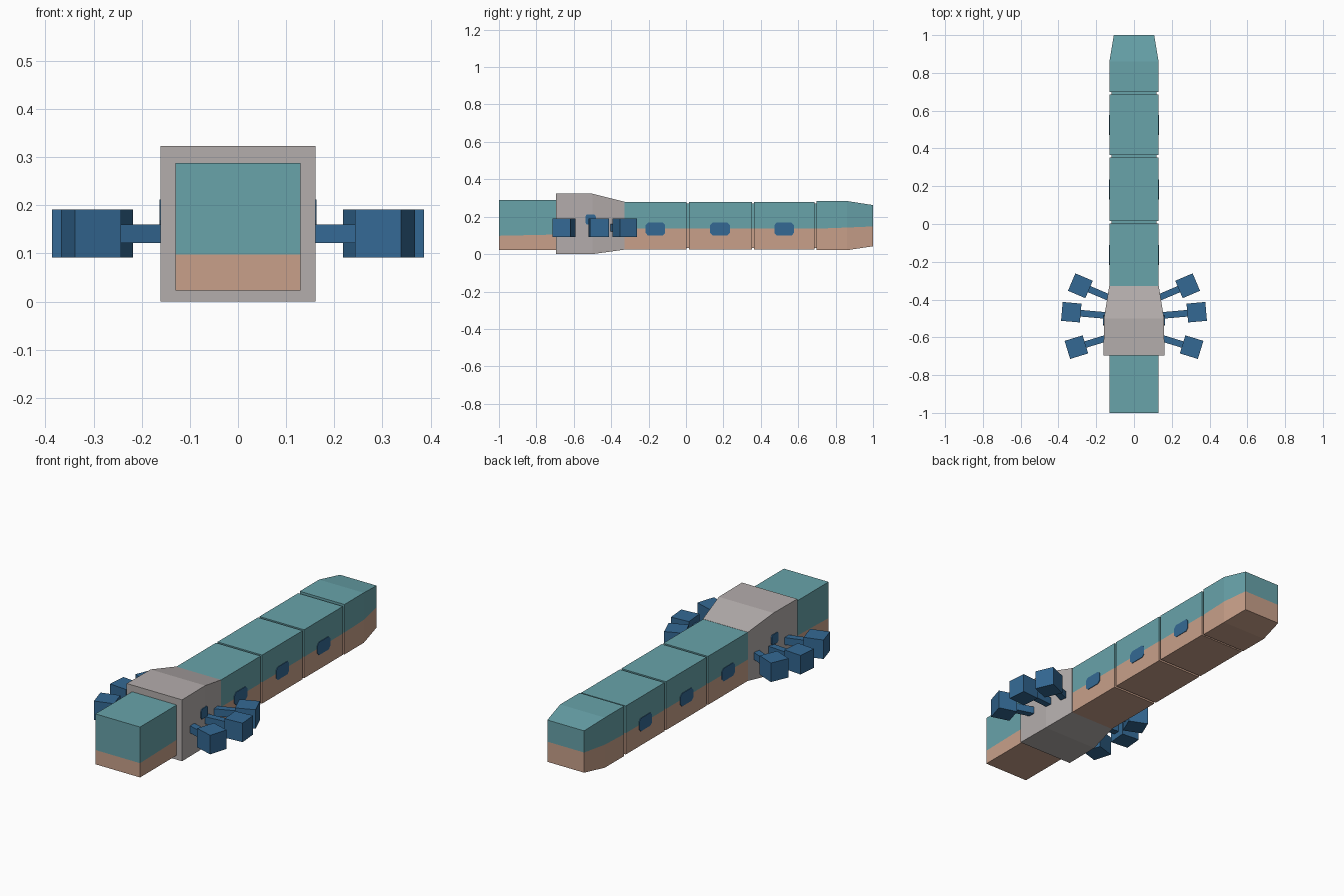
import bpy, bmesh, math
from mathutils import Matrix, Vector

if "Cube" in bpy.data.objects:
    bpy.data.objects.remove(bpy.data.objects["Cube"])


def material(name, rgb):
    m = bpy.data.materials.new(name)
    m.diffuse_color = (*rgb, 1)
    m.use_nodes = True
    m.node_tree.nodes["Principled BSDF"].inputs["Base Color"].default_value = m.diffuse_color
    return m


TEAL = material("teal", (0.138, 0.366, 0.402))
TAN = material("tan", (0.58, 0.352, 0.254))
GREY = material("warm_grey", (0.456, 0.418, 0.413))
BLUE = material("blue", (0.034, 0.141, 0.296))


def finish(name, bm, mats):
    bmesh.ops.recalc_face_normals(bm, faces=bm.faces)
    me = bpy.data.meshes.new(name)
    bm.to_mesh(me)
    bm.free()
    for m in mats:
        me.materials.append(m)
    ob = bpy.data.objects.new(name, me)
    bpy.context.collection.objects.link(ob)
    return ob


def loft(name, sections, mats):
    """Box tube through sections (y, half width, bottom, colour line, top)."""
    bm = bmesh.new()
    rings = []
    for y, w, lo, mid, hi in sections:
        pts = [(-w, lo), (w, lo), (w, mid), (w, hi), (-w, hi), (-w, mid)]
        rings.append([bm.verts.new((x, y, z)) for x, z in pts])
    below = (0, 1, 5)  # ring edges under the colour line
    last = len(mats) - 1
    for a, b in zip(rings, rings[1:]):
        for i in range(6):
            j = (i + 1) % 6
            f = bm.faces.new((a[i], a[j], b[j], b[i]))
            f.material_index = last if i in below else 0
    for r in (rings[0], rings[-1]):
        bm.faces.new((r[0], r[1], r[2], r[5])).material_index = last
        bm.faces.new((r[5], r[2], r[3], r[4]))
    return finish(name, bm, mats)


def block(name, centre, size, turn, mat):
    bm = bmesh.new()
    mtx = (Matrix.Translation(centre) @ Matrix.Rotation(turn, 4, 'Z')
           @ Matrix.Diagonal((*size, 1)))
    bmesh.ops.create_cube(bm, size=1, matrix=mtx)
    return finish(name, bm, [mat])


def spot(name, x, y, z, w, h, side, turn=0):
    """Flat eight-sided plate on a side wall."""
    bm = bmesh.new()
    ring = [(-w, -.6 * h), (-.75 * w, -h), (.75 * w, -h), (w, -.6 * h),
            (w, .6 * h), (.75 * w, h), (-.75 * w, h), (-w, .6 * h)]
    f = bm.faces.new([bm.verts.new((0, a, b)) for a, b in ring])
    ext = bmesh.ops.extrude_face_region(bm, geom=[f])
    bmesh.ops.translate(bm, vec=(0.006, 0, 0), verts=[
        v for v in ext["geom"] if isinstance(v, bmesh.types.BMVert)])
    bm.transform(Matrix.Translation((x - 0.003, y, z)) @ Matrix.Rotation(turn, 4, 'Z'))
    bm.transform(Matrix.Diagonal((side, 1, 1, 1)))
    return finish(name, bm, [BLUE])


# Head and body segments, teal above and tan below
SKIN = [TEAL, TAN]
loft("head", [(-1, .13, .023, .098, .288), (-.68, .13, .023, .105, .288)], SKIN)
for i, (y0, y1) in enumerate([(-.335, .003), (.015, .352), (.364, .686)]):
    loft(f"body_segment_{i + 1}", [(y0, .13, .024, .136, .279),
                                   (y1, .13, .024, .136, .279)], SKIN)
loft("tail_segment", [(.699, .13, .021, .136, .284), (.86, .13, .021, .142, .284),
                      (1, .107, .042, .148, .262)], SKIN)

# Slimmer core showing in the gaps between segments
loft("body_core", [(-.3, .12, .034, .136, .27), (.8, .12, .034, .136, .27)], SKIN)

# Collar, tapering back to the body
loft("collar", [(-.695, .161, 0, .15, .323), (-.5, .159, 0, .15, .323),
                (-.328, .131, .024, .15, .28)], [GREY])

# Arms with block hands: wall point, hand centre, turn in degrees
ARMS = [((.14, -.603), (.305, -.652), -17),
        ((.13, -.487), (.332, -.467), 5),
        ((.12, -.393), (.284, -.327), 23)]
for side, label in ((1, "right"), (-1, "left")):
    for i, (a, b, deg) in enumerate(ARMS):
        a, b = Vector((side * a[0], a[1], .141)), Vector((side * b[0], b[1], .141))
        turn = side * math.radians(deg)
        block(f"{label}_arm_{i + 1}", (a + b) / 2, ((b - a).length, .035, .038), turn, BLUE)
        block(f"{label}_hand_{i + 1}", b, (.1, .1, .1), turn, BLUE)
    # Side spots on the body and on the collar
    for i, y in enumerate((-.164, .182, .525)):
        spot(f"{label}_body_spot_{i + 1}", .13, y, .134, .053, .034, side)
    spot(f"{label}_collar_spot", .16, -.51, .185, .028, .027, side)
